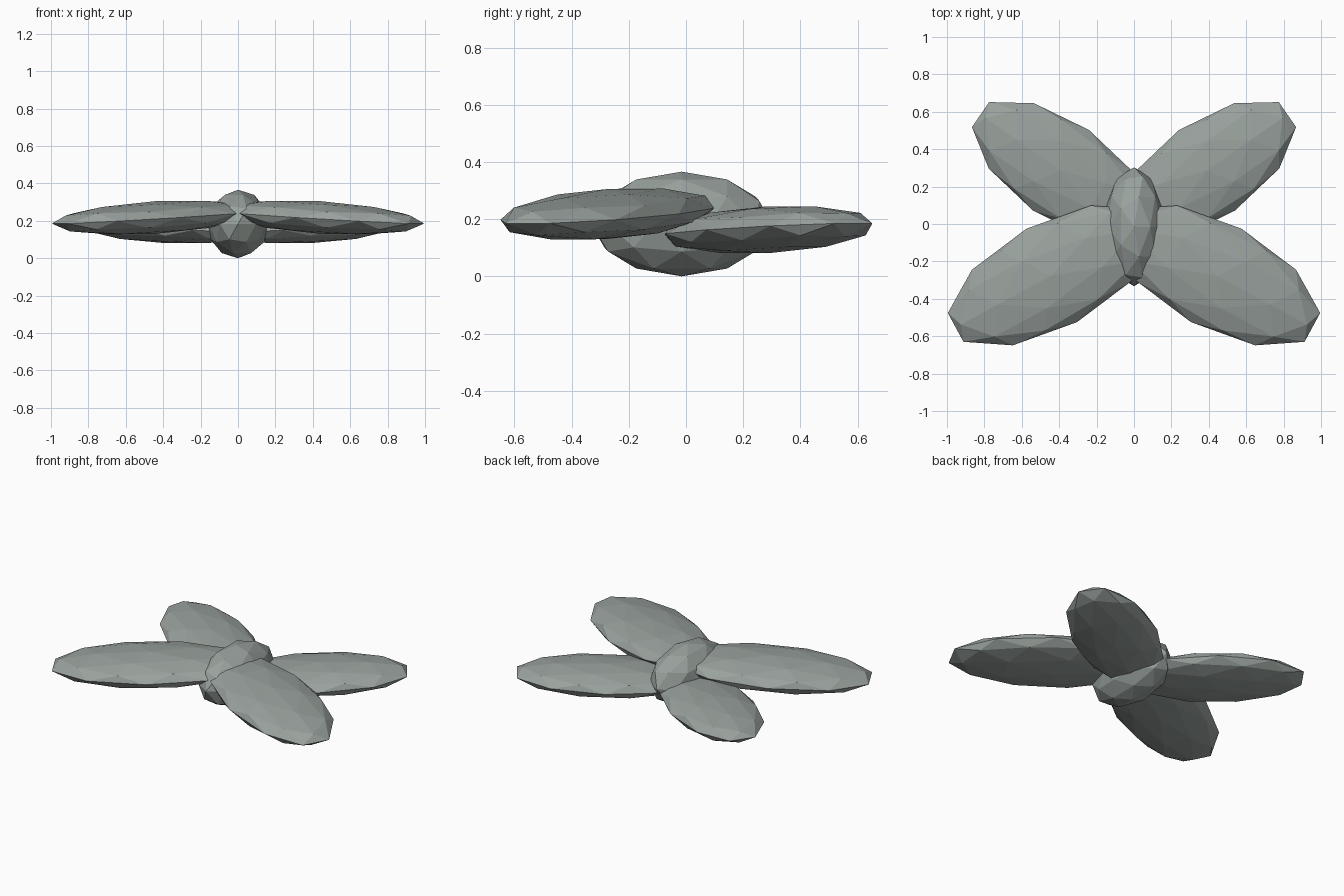
import bpy
import bmesh
from math import radians
from mathutils import Matrix

cube = bpy.data.objects.get("Cube")
if cube:
    bpy.data.objects.remove(cube, do_unlink=True)

# One grey-green colour for everything
grey = bpy.data.materials.new("grey_green")
grey.use_nodes = True
colour = (0.32, 0.36, 0.34, 1)
grey.diffuse_color = colour
grey.node_tree.nodes["Principled BSDF"].inputs["Base Color"].default_value = colour


def ellipsoid(name, centre, radii, turn=0, droop=0, mirror=False):
    """Low-poly ellipsoid; turn is about z, droop lowers its outer end."""
    matrix = (Matrix.Translation(centre)
              @ Matrix.Rotation(radians(turn), 4, 'Z')
              @ Matrix.Rotation(radians(droop), 4, 'Y')
              @ Matrix.Diagonal((*radii, 1)))
    if mirror:
        matrix = Matrix.Diagonal((-1, 1, 1, 1)) @ matrix
    bm = bmesh.new()
    bmesh.ops.create_icosphere(bm, subdivisions=2, radius=1, matrix=matrix)
    bmesh.ops.recalc_face_normals(bm, faces=bm.faces)
    mesh = bpy.data.meshes.new(name)
    bm.to_mesh(mesh)
    bm.free()
    mesh.materials.append(grey)
    obj = bpy.data.objects.new(name, mesh)
    bpy.context.scene.collection.objects.link(obj)
    return obj


# Body
ellipsoid("body", (0, -0.015, 0.183), (0.165, 0.318, 0.183))

# Two pairs of flat wings, the front pair higher and drooping outwards
for side, mirror in (("left", False), ("right", True)):
    ellipsoid(side + "_front_wing", (0.44, -0.275, 0.218), (0.615, 0.284, 0.087),
              turn=-28.4, droop=3.2, mirror=mirror)
    ellipsoid(side + "_hind_wing", (0.39, 0.287, 0.163), (0.551, 0.2625, 0.082),
              turn=34.7, droop=-2.4, mirror=mirror)
